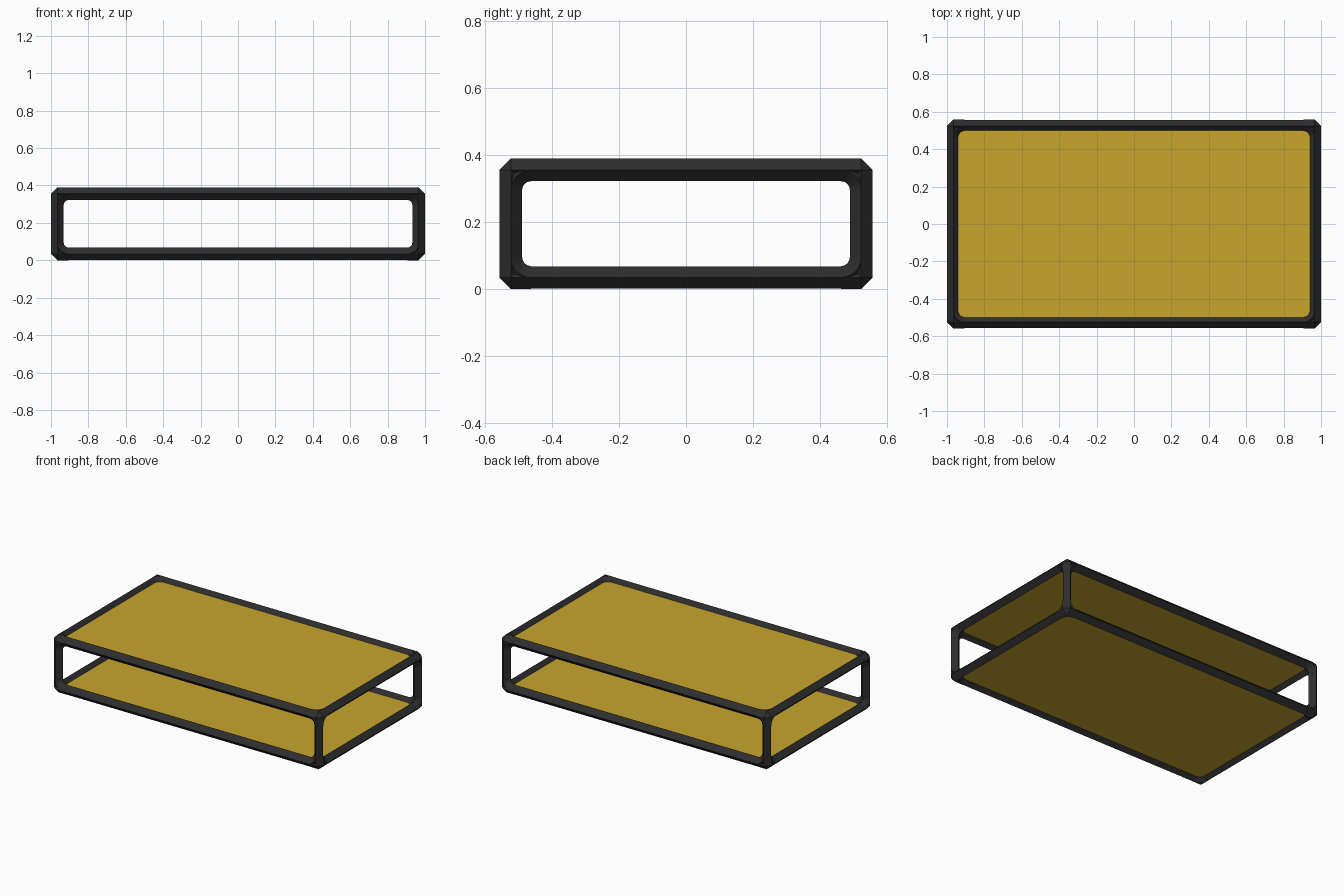
import bpy, bmesh, math
from mathutils import Vector

if "Cube" in bpy.data.objects:
    bpy.data.objects.remove(bpy.data.objects["Cube"])

SIZE = Vector((2.0, 1.116, 0.39))   # overall size
R = 0.034                           # half thickness of the corner fittings
BAR = 0.0332                        # half thickness of the bars
REACH = 0.061                       # length of each fitting arm
MID = SIZE / 2 - Vector((R, R, R))  # frame centreline
LIFT = Vector((0, 0, SIZE.z / 2))
AXES = [Vector((1, 0, 0)), Vector((0, 1, 0)), Vector((0, 0, 1))]


def material(name, colour):
    mat = bpy.data.materials.new(name)
    mat.use_nodes = True
    mat.diffuse_color = colour
    node = mat.node_tree.nodes["Principled BSDF"]
    node.inputs["Base Color"].default_value = colour
    node.inputs["Roughness"].default_value = 0.7
    return mat


black = material("black plastic", (0.027, 0.027, 0.027, 1))
yellow = material("yellow panel", (0.58, 0.38, 0.026, 1))


def sweep(bm, frames, r):
    """Sweep a diamond section along (centre, side, up) frames and cap the ends."""
    rings = [[bm.verts.new(c + d * r) for d in (u, v, -u, -v)] for c, u, v in frames]
    for a, b in zip(rings, rings[1:]):
        for i in range(4):
            j = (i + 1) % 4
            bm.faces.new((a[i], a[j], b[j], b[i]))
    bm.faces.new(rings[0])
    bm.faces.new(rings[-1])


def finish(name, bm, mat, smooth=False):
    bmesh.ops.recalc_face_normals(bm, faces=bm.faces)
    mesh = bpy.data.meshes.new(name)
    bm.to_mesh(mesh)
    bm.free()
    mesh.materials.append(mat)
    obj = bpy.data.objects.new(name, mesh)
    bpy.context.collection.objects.link(obj)
    if smooth:
        bpy.ops.object.select_all(action="DESELECT")
        obj.select_set(True)
        bpy.context.view_layer.objects.active = obj
        bpy.ops.object.shade_smooth_by_angle(angle=math.radians(35))
    return obj


# Straight bars along each axis
for k, name in enumerate(("long_bar", "short_bar", "upright_bar")):
    a, u, v = (AXES[(k + i) % 3] for i in range(3))
    half = MID[k] - REACH
    for su in (-1, 1):
        for sv in (-1, 1):
            c = u * MID[(k + 1) % 3] * su + v * MID[(k + 2) % 3] * sv + LIFT
            bm = bmesh.new()
            sweep(bm, [(c - a * half, u, v), (c + a * half, u, v)], BAR)
            finish(name, bm, black)

# Three-way corner fittings: arms, filleted elbows and a faceted core
for sx in (-1, 1):
    for sy in (-1, 1):
        for sz in (-1, 1):
            c = Vector((MID.x * sx, MID.y * sy, MID.z * sz)) + LIFT
            inward = [-AXES[0] * sx, -AXES[1] * sy, -AXES[2] * sz]
            bm = bmesh.new()
            for k in range(3):
                a, b, n = (inward[(k + i) % 3] for i in range(3))
                sweep(bm, [(c, b, n), (c + a * REACH, b, n)], R)
                hub = c + (a + b) * REACH
                arc = []
                for i in range(9):
                    t = math.pi / 2 * i / 8
                    out = -(a * math.cos(t) + b * math.sin(t))
                    arc.append((hub + out * REACH, out, n))
                sweep(bm, arc, R)
            tips = [bm.verts.new(c + d * R * s) for s in (-1, 1) for d in inward]
            bmesh.ops.convex_hull(bm, input=tips)
            finish("corner_fitting", bm, black, smooth=True)

# Upper and lower panels, seated in the frame
for name, s in (("lower_panel", -1), ("upper_panel", 1)):
    bm = bmesh.new()
    bmesh.ops.create_cube(bm, size=1)
    for vert in bm.verts:
        vert.co = Vector((vert.co.x * (MID.x - 0.01) * 2, vert.co.y * (MID.y - 0.01) * 2,
                          vert.co.z * 0.016 + MID.z * s)) + LIFT
    finish(name, bm, yellow)
